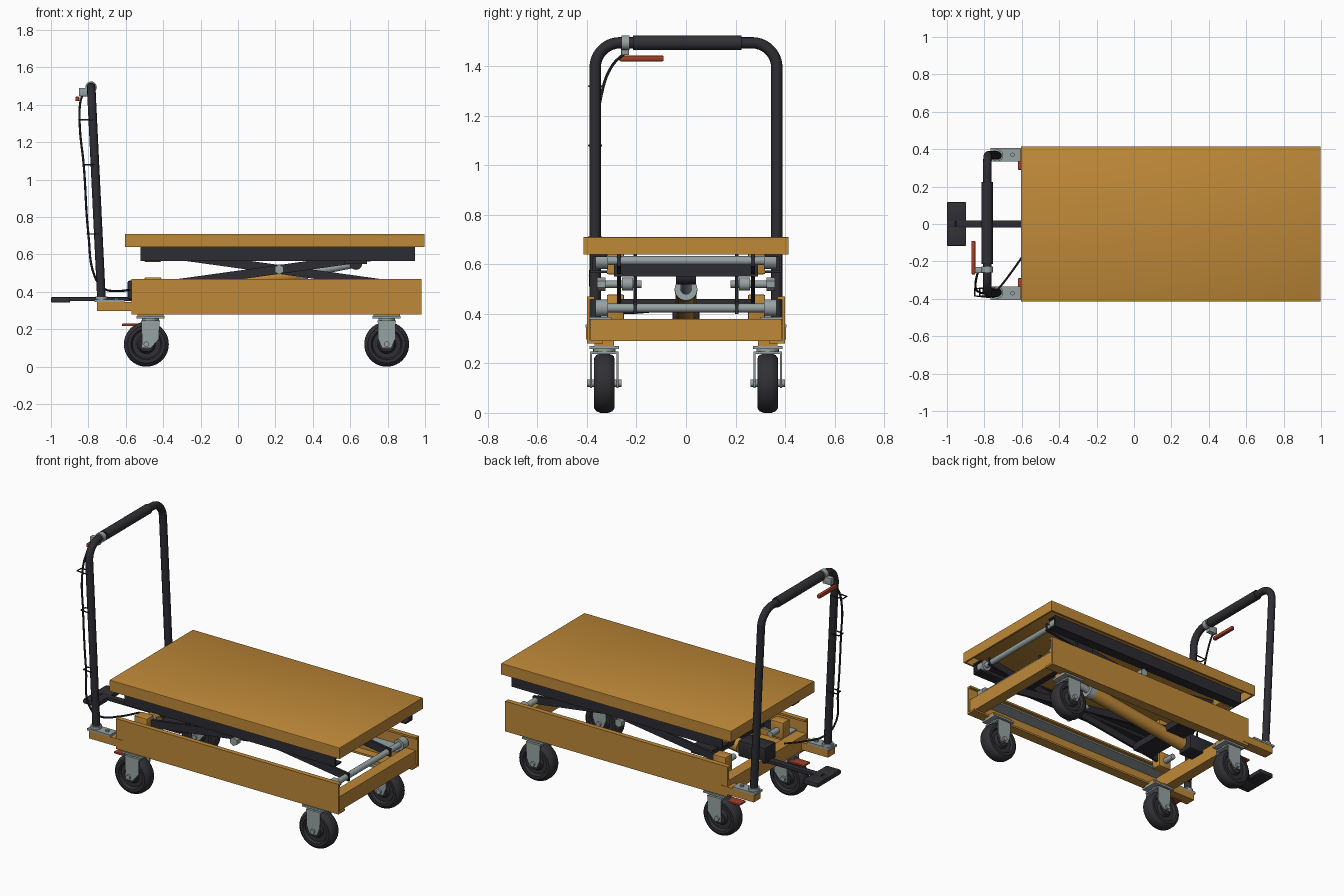
import bpy, bmesh, math
from mathutils import Vector

cube = bpy.data.objects.get("Cube")
if cube:
    bpy.data.objects.remove(cube, do_unlink=True)


def material(name, r, g, b):
    m = bpy.data.materials.new(name)
    m.use_nodes = True
    m.diffuse_color = (r, g, b, 1)
    m.node_tree.nodes["Principled BSDF"].inputs["Base Color"].default_value = (r, g, b, 1)
    return m


ORANGE = material("orange paint", 0.52, 0.25, 0.04)
BLACK = material("black paint", 0.025, 0.025, 0.032)
RUBBER = material("dark rubber", 0.03, 0.03, 0.036)
STEEL = material("grey steel", 0.31, 0.36, 0.36)
RED = material("red lever", 0.36, 0.05, 0.02)
made = []


def finish(name, bm, mat):
    bmesh.ops.recalc_face_normals(bm, faces=bm.faces)
    me = bpy.data.meshes.new(name)
    bm.to_mesh(me)
    bm.free()
    me.materials.append(mat)
    ob = bpy.data.objects.new(name, me)
    bpy.context.scene.collection.objects.link(ob)
    made.append(ob)
    return ob


def box(name, x, y, z, mat, bevel=0):
    """Box from (low, high) pairs."""
    bm = bmesh.new()
    bmesh.ops.create_cube(bm, size=1)
    for v in bm.verts:
        v.co = [a[0] if c < 0 else a[1] for a, c in zip((x, y, z), v.co)]
    if bevel:
        bmesh.ops.bevel(bm, geom=bm.edges[:], offset=bevel, segments=2, affect='EDGES', profile=0.5)
    return finish(name, bm, mat)


def rod(name, p, q, r, mat, sides=24):
    p, q = Vector(p), Vector(q)
    bm = bmesh.new()
    bmesh.ops.create_cone(bm, cap_ends=True, segments=sides, radius1=r, radius2=r, depth=(q - p).length)
    turn = (q - p).to_track_quat('Z', 'Y')
    for v in bm.verts:
        v.co = turn @ v.co + (p + q) / 2
    return finish(name, bm, mat)


def prism(name, outline, axis, a, b, mat):
    """Extrude an outline along x (outline is y,z) or along y (outline is x,z)."""
    bm = bmesh.new()
    place = (lambda u, w, d: (d, u, w)) if axis == 'x' else (lambda u, w, d: (u, d, w))
    face = bm.faces.new([bm.verts.new(place(u, w, a)) for u, w in outline])
    ext = bmesh.ops.extrude_face_region(bm, geom=[face])
    step = Vector(place(0, 0, b - a))
    for v in ext["geom"]:
        if isinstance(v, bmesh.types.BMVert):
            v.co += step
    return finish(name, bm, mat)


def channel(name, s, y0, y1, z0, z1, t, lip, a, b, mat):
    """C-section along x with its open side facing the middle."""
    pts = [(y1, z0), (y1, z1), (y1 - lip, z1), (y1 - lip, z1 - t), (y1 - t, z1 - t),
           (y1 - t, z0 + t), (y0, z0 + t), (y0, z0)]
    return prism(name, [(s * u, w) for u, w in pts], 'x', a, b, mat)


def lathe(name, profile, centre, mat, sides=40):
    """Spin an (offset, radius) profile around an axis along y."""
    bm = bmesh.new()
    vs = [bm.verts.new((0, u, r)) for u, r in profile]
    edges = [bm.edges.new(e) for e in zip(vs, vs[1:])]
    bmesh.ops.spin(bm, geom=vs + edges, cent=(0, 0, 0), axis=(0, 1, 0), angle=math.tau, steps=sides)
    bmesh.ops.remove_doubles(bm, verts=bm.verts, dist=0.0001)
    bmesh.ops.translate(bm, verts=bm.verts, vec=centre)
    return finish(name, bm, mat)


def pipe(name, pts, r, mat, smooth=False):
    cu = bpy.data.curves.new(name, 'CURVE')
    cu.dimensions = '3D'
    cu.bevel_depth = r
    cu.bevel_resolution = 4 if r > 0.01 else 1
    cu.use_fill_caps = True
    cu.resolution_u = 6
    if smooth:
        sp = cu.splines.new('BEZIER')
        sp.bezier_points.add(len(pts) - 1)
        for bp, p in zip(sp.bezier_points, pts):
            bp.co = p
            bp.handle_left_type = bp.handle_right_type = 'AUTO'
    else:
        sp = cu.splines.new('POLY')
        sp.points.add(len(pts) - 1)
        for sv, p in zip(sp.points, pts):
            sv.co = (*p, 1)
    cu.materials.append(mat)
    ob = bpy.data.objects.new(name, cu)
    bpy.context.scene.collection.objects.link(ob)
    me = bpy.data.meshes.new_from_object(ob.evaluated_get(bpy.context.evaluated_depsgraph_get()))
    bpy.data.objects.remove(ob)
    out = bpy.data.objects.new(name, me)
    bpy.context.scene.collection.objects.link(out)
    made.append(out)


# Platform: hollow tray, open underneath
box("platform_top", (-0.605, 0.998), (-0.415, 0.415), (0.697, 0.71), ORANGE, 0.003)
for s, side in ((-1, "right"), (1, "left")):
    box("platform_skirt_" + side, (-0.605, 0.998), sorted((s * 0.403, s * 0.415)), (0.64, 0.705), ORANGE)
for n, x in (("front", 0.986), ("rear", -0.605)):
    box("platform_end_" + n, (x, x + 0.012), (-0.41, 0.41), (0.64, 0.705), ORANGE)

# Base end beams
for n, x in (("front", 0.90), ("rear", -0.57)):
    box("base_beam_" + n, (x, x + 0.07), (-0.385, 0.385), (0.29, 0.38), ORANGE)


def caster(x, y, tag):
    """Wheel, fork, axle and mounting plates."""
    w = 0.042
    lathe("wheel_" + tag, [(-0.02, 0), (-w, 0.03), (-w, 0.04), (-0.025, 0.05), (-0.025, 0.075),
                           (-w, 0.083), (-w, 0.1), (-0.032, 0.114), (-0.015, 0.12),
                           (0.015, 0.12), (0.032, 0.114), (w, 0.1), (w, 0.083), (0.025, 0.075),
                           (0.025, 0.05), (w, 0.04), (w, 0.03), (0.02, 0)], (x, y, 0.12), RUBBER)
    fx = x + (0.022 if x < 0 else 0)
    for s in (-1, 1):
        fork = [(fx - 0.048, 0.245), (fx + 0.048, 0.245), (fx + 0.046, 0.15), (x + 0.025, 0.1),
                (x - 0.025, 0.1), (fx - 0.046, 0.15)]
        prism("caster_fork_" + tag, fork, 'y', y + s * 0.05, y + s * 0.058, STEEL)
    box("caster_crown_" + tag, (fx - 0.05, fx + 0.05), (y - 0.058, y + 0.058), (0.238, 0.248), STEEL)
    rod("caster_axle_" + tag, (x, y - 0.07, 0.12), (x, y + 0.07, 0.12), 0.015, STEEL, 12)
    rod("caster_swivel_" + tag, (fx, y, 0.245), (fx, y, 0.262), 0.045, STEEL)
    box("caster_plate_" + tag, (fx - 0.075, fx + 0.075), (y - 0.06, y + 0.06), (0.258, 0.27), STEEL)
    box("caster_pad_" + tag, (fx - 0.07, fx + 0.07), (y - 0.04, y + 0.04), (0.27, 0.292), ORANGE)


PIVOT = (0.22, 0.52)
for s, side in ((-1, "right"), (1, "left")):
    def span(a, b):
        return sorted((s * a, s * b))

    # Base side panel with folded lips, and the guide strip inside it
    channel("base_side_" + side, s, 0.335, 0.40, 0.28, 0.47, 0.012, 0.03, -0.57, 0.98, ORANGE)
    box("base_guide_" + side, (-0.5, 0.9), span(0.30, 0.39), (0.378, 0.388), STEEL)

    # Rail under the platform
    channel("upper_rail_" + side, s, 0.32, 0.385, 0.565, 0.64, 0.01, 0.065, -0.52, 0.945, BLACK)

    # Scissor arms: one rising to the front outside, one to the rear inside
    for n, y, d in (("outer", 0.27, 1), ("inner", 0.205, -1)):
        ends = [(PIVOT[0] - 0.70, PIVOT[1] - d * 0.097), (PIVOT[0] + 0.70, PIVOT[1] + d * 0.097)]
        arm = [(x, z - 0.024) for x, z in ends] + [(x, z + 0.024) for x, z in reversed(ends)]
        prism("scissor_arm_%s_%s" % (n, side), arm, 'y', s * (y - 0.008), s * (y + 0.008), BLACK)
    rod("scissor_pivot_" + side, (0.22, s * 0.18, 0.52), (0.22, s * 0.35, 0.52), 0.015, STEEL)
    rod("scissor_pivot_nut_" + side, (0.22, s * 0.325, 0.52), (0.22, s * 0.36, 0.52), 0.027, STEEL, 6)
    rod("scissor_spacer_" + side, (0.22, s * 0.215, 0.52), (0.22, s * 0.258, 0.52), 0.026, STEEL)

    # Rollers at the front, fixed pivot blocks at the rear
    for n, z in (("upper", 0.615), ("lower", 0.424)):
        rod("roller_%s_%s" % (n, side), (0.90, s * 0.315, z), (0.90, s * 0.365, z), 0.034, STEEL)
    box("pivot_block_lower_" + side, (-0.5, -0.41), span(0.25, 0.32), (0.375, 0.478), ORANGE, 0.006)
    box("pivot_block_upper_" + side, (-0.5, -0.41), span(0.25, 0.32), (0.56, 0.698), ORANGE, 0.006)
    for n, z in (("upper", 0.61), ("lower", 0.424)):
        rod("pivot_pin_%s_%s" % (n, side), (-0.46, s * 0.18, z), (-0.46, s * 0.335, z), 0.018, STEEL)

    # Casters, with red brake tabs at the rear
    caster(0.795, s * 0.33, "front_" + side)
    caster(-0.49, s * 0.33, "rear_" + side)
    box("brake_tab_" + side, (-0.62, -0.5), span(0.29, 0.35), (0.218, 0.23), RED, 0.003)

    # Handle bracket
    box("handle_arm_" + side, (-0.755, -0.52), span(0.335, 0.403), (0.297, 0.345), ORANGE)
    box("handle_foot_" + side, (-0.768, -0.608), span(0.335, 0.405), (0.345, 0.358), STEEL)
    rod("handle_socket_" + side, (-0.731, s * 0.367, 0.355), (-0.731, s * 0.367, 0.375), 0.032, STEEL)
    rod("handle_bolt_" + side, (-0.65, s * 0.37, 0.355), (-0.65, s * 0.37, 0.368), 0.012, STEEL, 6)

# Shafts and cross plates joining the scissor arms
for n, z in (("upper", 0.615), ("lower", 0.424)):
    rod("cross_shaft_" + n, (0.90, -0.32, z), (0.90, 0.32, z), 0.018, STEEL)
box("cross_plate_upper", (0.57, 0.69), (-0.29, 0.29), (0.55, 0.598), BLACK)
box("cross_plate_lower", (-0.36, -0.22), (-0.265, 0.265), (0.415, 0.46), BLACK)

# Hydraulic cylinder and its mounts
rod("cylinder_barrel", (-0.38, 0, 0.40), (0.33, 0, 0.495), 0.042, ORANGE)
rod("cylinder_collar", (0.33, 0, 0.495), (0.37, 0, 0.50), 0.046, STEEL)
rod("cylinder_piston", (0.36, 0, 0.499), (0.62, 0, 0.55), 0.022, STEEL)
rod("cylinder_eye", (0.63, -0.04, 0.552), (0.63, 0.04, 0.552), 0.034, BLACK)
box("pump_body", (-0.59, -0.40), (-0.055, 0.055), (0.36, 0.46), BLACK, 0.008)

# Foot pedal
box("pedal_arm", (-0.95, -0.55), (-0.02, 0.02), (0.35, 0.372), BLACK, 0.004)
box("pedal_bar", (-0.96, -0.90), (-0.08, 0.08), (0.344, 0.36), BLACK, 0.004)
for s, side in ((-1, "right"), (1, "left")):
    box("pedal_pad_" + side, (-1.0, -0.897), sorted((s * 0.012, s * 0.118)), (0.342, 0.372), RUBBER, 0.008)
box("pedal_rear_edge", (-1.0, -0.955), (-0.02, 0.02), (0.344, 0.37), RUBBER, 0.004)


# Push handle: leaning hoop with rounded corners
def lean(z):
    return -0.73 - 0.055 * (z - 0.36) / 1.135


R, TOP, HALF = 0.1, 1.495, 0.367
arc = [math.radians(a) for a in range(0, 91, 10)]
half = [(HALF, 0.36)] + [(HALF - R + R * math.cos(a), TOP - R + R * math.sin(a)) for a in arc]
hoop = half + [(-y, z) for y, z in reversed(half)]
pipe("push_handle", [(lean(z), y, z) for y, z in hoop], 0.023, BLACK)
rod("handle_grip", (lean(TOP), -0.215, TOP), (lean(TOP), 0.225, TOP), 0.03, RUBBER)

# Release lever, clamp and cable
rod("lever_clamp", (lean(TOP), -0.26, TOP), (lean(TOP), -0.228, TOP), 0.03, STEEL)
box("lever_mount", (-0.85, -0.79), (-0.262, -0.23), (1.445, 1.49), STEEL, 0.004)
box("release_lever", (-0.87, -0.848), (-0.27, -0.09), (1.42, 1.444), RED, 0.006)
pipe("release_cable", [(-0.83, -0.24, 1.46), (-0.845, -0.30, 1.40), (-0.845, -0.345, 1.27), (-0.825, -0.365, 1.08),
                       (-0.80, -0.37, 0.71), (-0.765, -0.38, 0.48), (-0.72, -0.34, 0.42),
                       (-0.65, -0.25, 0.405), (-0.58, -0.15, 0.41)], 0.006, BLACK, True)
for z, reach in ((1.32, 0.075), (1.08, 0.06), (0.71, 0.06)):
    x = lean(z)
    pipe("cable_clip", [(x, -0.392, z), (x - reach, -0.385, z), (x - reach, -0.345, z), (x, -0.342, z)], 0.004, BLACK)

# Smooth round parts, keep hard edges sharp
bpy.ops.object.select_all(action='DESELECT')
for ob in made:
    ob.select_set(True)
bpy.context.view_layer.objects.active = made[0]
bpy.ops.object.shade_smooth_by_angle(angle=math.radians(35))
